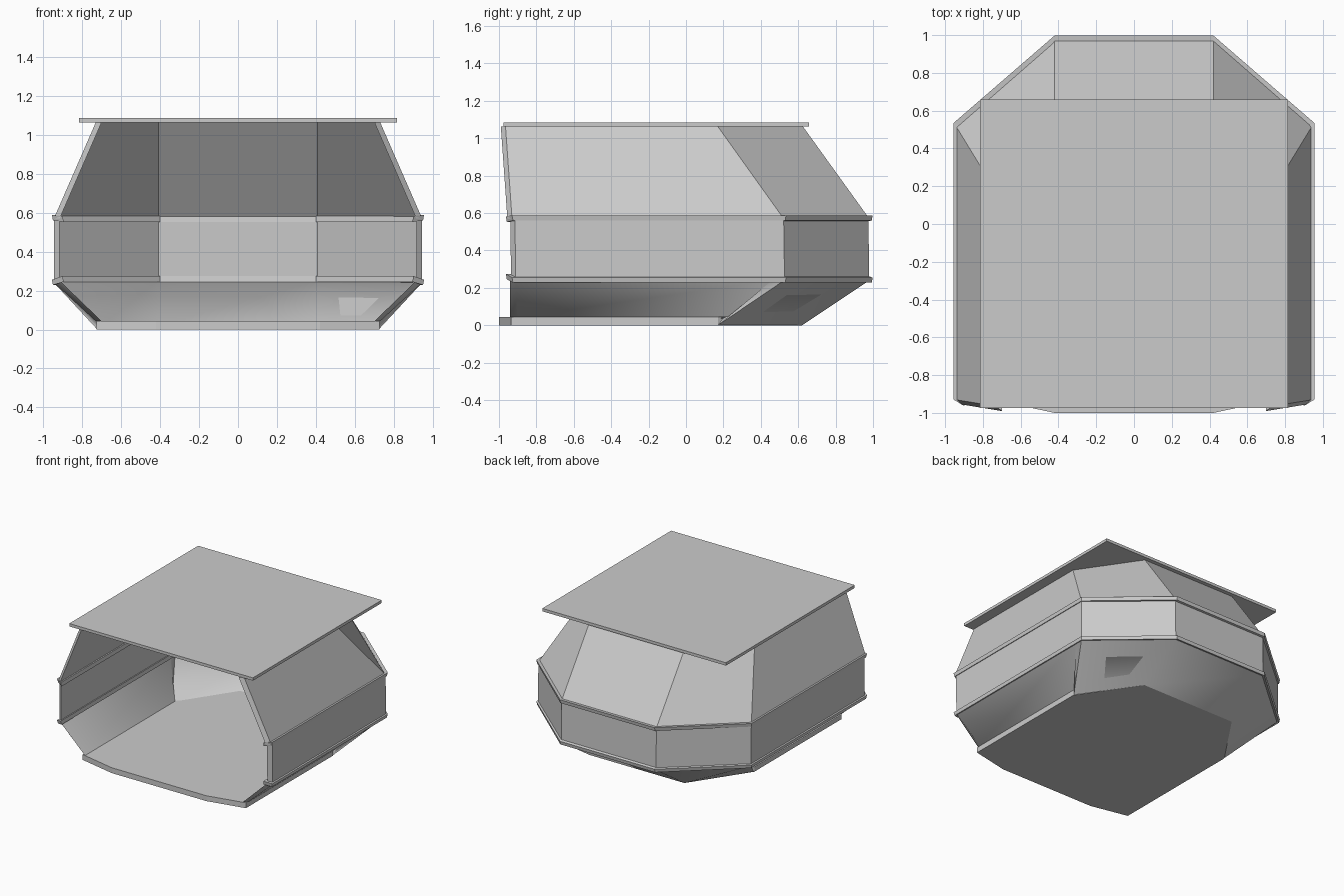
import bpy, bmesh

if "Cube" in bpy.data.objects:
    bpy.data.objects.remove(bpy.data.objects["Cube"])


def finish(name, bm):
    bmesh.ops.recalc_face_normals(bm, faces=bm.faces)
    mesh = bpy.data.meshes.new(name)
    bm.to_mesh(mesh)
    bm.free()
    ob = bpy.data.objects.new(name, mesh)
    bpy.context.collection.objects.link(ob)
    return ob


def half(w, yf, yc, yb, z, t=0.0, dy=0.0):
    """Right-hand half of the plan outline, inset by t: front end, side corner, back corner."""
    return [(w - t, yf - dy, z), (w - t, yc - 0.456 * t, z), (0.42 - 0.37 * t, yb - t, z)]


def band(name, halves):
    """Wall band: outer bottom, outer top, inner top, inner bottom outlines, mirrored in x."""
    bm = bmesh.new()
    rings = []
    for h in halves:
        path = h + [(-x, y, z) for x, y, z in reversed(h)]
        rings.append([bm.verts.new(p) for p in path])
    n = len(rings)
    for a in range(n):
        r, s = rings[a], rings[(a + 1) % n]
        for i in range(len(r) - 1):
            bm.faces.new((r[i], r[i + 1], s[i + 1], s[i]))
    bm.faces.new([r[0] for r in rings])
    bm.faces.new([r[-1] for r in rings][::-1])
    return finish(name, bm)


def plate(name, outline, z0, z1):
    bm = bmesh.new()
    f = bm.faces.new([bm.verts.new((x, y, z0)) for x, y in outline])
    ext = bmesh.ops.extrude_face_region(bm, geom=[f])
    bmesh.ops.translate(bm, vec=(0, 0, z1 - z0),
                        verts=[v for v in ext["geom"] if isinstance(v, bmesh.types.BMVert)])
    return finish(name, bm)


# Floor slab with shallow bowed front
right = [(0.42, -1.0), (0.725, -0.935), (0.725, 0.17), (0.42, 0.62)]
plate("floor", right + [(-x, y) for x, y in reversed(right)], 0.0, 0.043)

# Flared lower shell, dropping to the ground around the back
lower = band("lower_shell", [
    [(0.73, -0.90, 0.043), (0.73, 0.23, 0.043), (0.722, 0.17, 0.0), (0.42, 0.62, 0.0)],
    [(0.945, -0.91, 0.24), (0.945, 0.46, 0.24), (0.945, 0.525, 0.24), (0.42, 0.98, 0.24)],
    [(0.915, -0.94, 0.25), (0.915, 0.45, 0.25), (0.915, 0.51, 0.25), (0.41, 0.95, 0.25)],
    [(0.70, -0.94, 0.043), (0.70, 0.20, 0.043), (0.70, 0.16, 0.02), (0.41, 0.59, 0.02)]])

# Upright middle wall
band("middle_wall", [
    half(0.945, -0.91, 0.527, 0.98, 0.24),
    half(0.945, -0.915, 0.522, 0.975, 0.575),
    half(0.945, -0.915, 0.522, 0.975, 0.575, 0.03, 0.025),
    half(0.945, -0.91, 0.527, 0.98, 0.24, 0.03, 0.025)])

# Inward-leaning upper wall
band("upper_wall", [
    half(0.945, -0.93, 0.522, 0.98, 0.57),
    half(0.73, -0.965, 0.17, 0.625, 1.063),
    half(0.73, -0.965, 0.17, 0.625, 1.063, 0.03, 0.025),
    half(0.945, -0.93, 0.522, 0.98, 0.57, 0.03, 0.025)])

# Trim strips along both wall joints: outer and inner bottom / top heights
for name, ob, ot, it, ib in (("lower_trim", 0.228, 0.255, 0.275, 0.245),
                             ("upper_trim", 0.560, 0.588, 0.582, 0.552)):
    band(name, [
        half(0.95, -0.925, 0.53, 0.993, ob),
        half(0.955, -0.93, 0.535, 0.998, ot),
        half(0.955, -0.93, 0.535, 0.998, it, 0.055, 0.033),
        half(0.95, -0.925, 0.53, 0.993, ib, 0.055, 0.033)])

# Flat overhanging roof panel
plate("roof", [(-0.815, -0.975), (0.815, -0.975), (0.815, 0.658), (-0.815, 0.658)], 1.062, 1.085)

# Soft shading on the flared lower shell only
bpy.ops.object.select_all(action='DESELECT')
lower.select_set(True)
bpy.context.view_layer.objects.active = lower
bpy.ops.object.shade_smooth_by_angle(angle=1.0)
